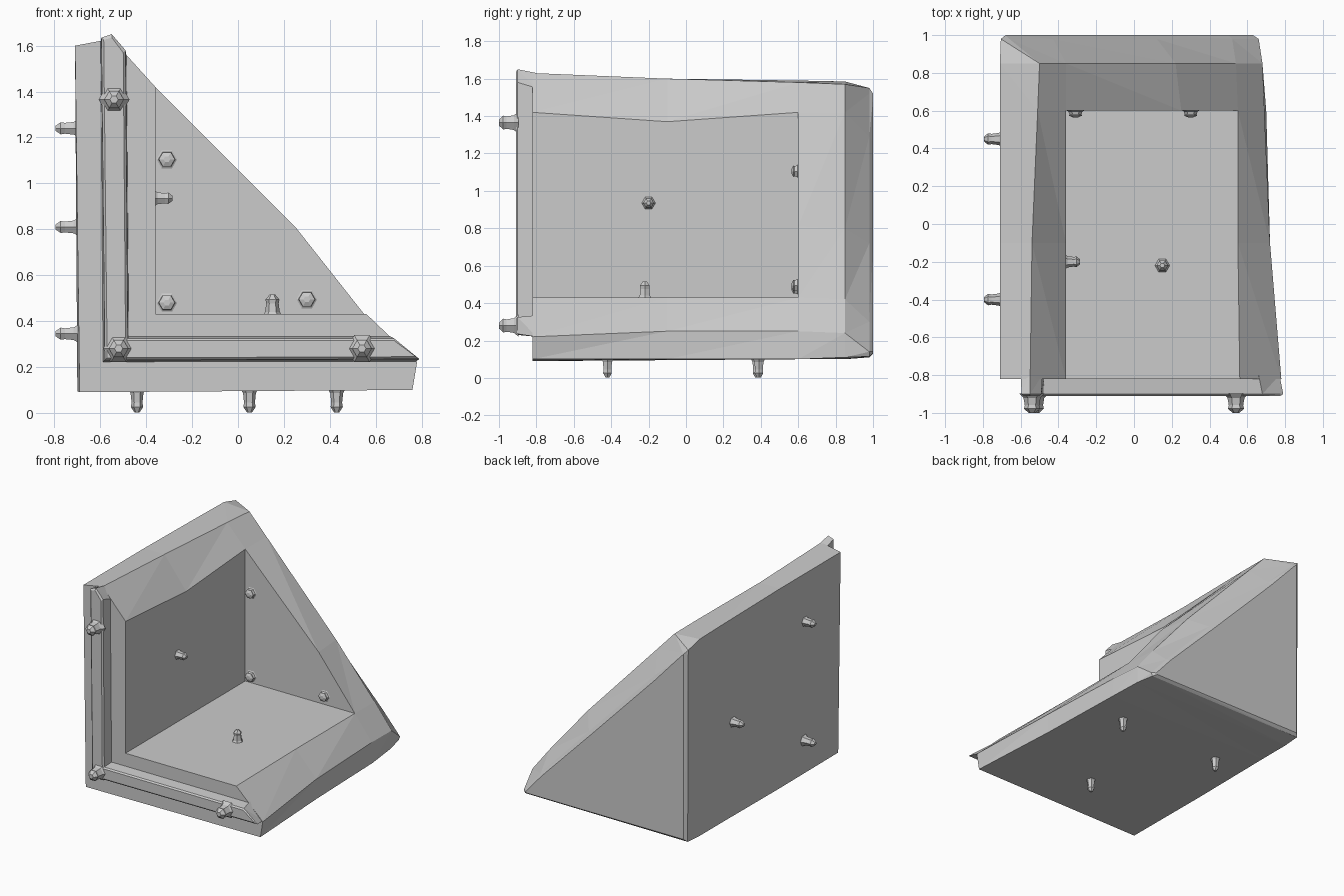
import bpy, bmesh, math
from mathutils import Vector

if "Cube" in bpy.data.objects:
    bpy.data.objects.remove(bpy.data.objects["Cube"])


def finish(bm, name):
    bmesh.ops.remove_doubles(bm, verts=bm.verts, dist=0.0005)
    bmesh.ops.recalc_face_normals(bm, faces=bm.faces)
    mesh = bpy.data.meshes.new(name)
    bm.to_mesh(mesh)
    bm.free()
    obj = bpy.data.objects.new(name, mesh)
    bpy.context.collection.objects.link(obj)
    return obj


def loft(name, sections):
    """Join (y, [(x, z), ...]) outlines of equal length and cap both ends."""
    bm = bmesh.new()
    rings = [[bm.verts.new((x, y, z)) for x, z in pts] for y, pts in sections]
    n = len(rings[0])
    for a, b in zip(rings, rings[1:]):
        for i in range(n):
            j = (i + 1) % n
            q = [a[i], a[j], b[j], b[i]]
            # skip zero-area strips where two sections share an edge
            if (a[i].co - b[i].co).length < 1e-5:
                q.pop(3)
            if (a[j].co - b[j].co).length < 1e-5:
                q.pop(2)
            if len(q) == 4:
                bm.faces.new((q[0], q[1], q[2]))
                bm.faces.new((q[0], q[2], q[3]))
            elif len(q) == 3:
                bm.faces.new(q)
    bm.faces.new(rings[0][::-1])
    bm.faces.new(rings[-1])
    return finish(bm, name)


# Corner shell: L-shaped sections that close into a tapered triangular back wall
seam = [(-.70, .10), (.70, .10), (.69, .25), (.55, .43),
        (-.36, .43), (-.36, 1.42), (-.51, 1.58), (-.71, 1.59)]
closed = seam[:4] + [(.25, .81)] + seam[5:]
loft("corner_shell", [
    (-.82, [(-.69, .09), (.76, .10), (.78, .22), (.56, .43),
            (-.36, .43), (-.36, 1.42), (-.55, 1.63), (-.71, 1.60)]),
    (-.10, [(-.70, .095), (.72, .10), (.72, .25), (.55, .43),
            (-.36, .43), (-.36, 1.37), (-.54, 1.60), (-.71, 1.60)]),
    (.60, seam),
    (.60, closed),
    (.85, [(-.70, .10), (.68, .11), (.68, .24), (.54, .42),
           (.22, .80), (-.36, 1.42), (-.50, 1.57), (-.71, 1.585)]),
    (.98, [(-.70, .11), (.65, .115), (.66, .14), (.52, .30),
           (.12, .72), (-.43, 1.29), (-.66, 1.52), (-.705, 1.55)]),
    (1.0, [(-.68, .13), (.62, .13), (.63, .14), (.50, .29),
           (.10, .70), (-.44, 1.26), (-.65, 1.49), (-.68, 1.52)]),
])

# Raised joining lip on the front rim
loft("front_lip", [
    (-.80, [(-.59, .22), (.77, .22), (.66, .335), (-.475, .335),
            (-.485, 1.55), (-.55, 1.63), (-.60, 1.61)]),
    (-.90, [(-.58, .23), (.79, .235), (.68, .325), (-.48, .325),
            (-.49, 1.58), (-.55, 1.65), (-.595, 1.635)]),
    (-.91, [(-.57, .24), (.775, .245), (.68, .315), (-.49, .315),
            (-.50, 1.57), (-.55, 1.635), (-.585, 1.625)]),
])


def stud(name, pos, normal, length, r, sides=6):
    """Small faceted rivet with a flared foot, standing along the normal."""
    bm = bmesh.new()
    rot = Vector(normal).to_track_quat('Z', 'Y')
    rings = []
    for h, s in ((-.15, 1.5), (.12, 1.0), (.55, .85), (.75, .95), (1.0, .4)):
        rings.append([bm.verts.new(Vector(pos) + rot @ Vector(
            (r * s * math.cos(math.tau * i / sides),
             r * s * math.sin(math.tau * i / sides), h * length)))
            for i in range(sides)])
    for a, b in zip(rings, rings[1:]):
        for i in range(sides):
            j = (i + 1) % sides
            bm.faces.new((a[i], a[j], b[j], b[i]))
    bm.faces.new(rings[0][::-1])
    bm.faces.new(rings[-1])
    finish(bm, name)


# Studs grouped by the surface they stand on
groups = {
    "side_stud": ((-1, 0, 0), .09, .032,
                  [(-.705, -.40, 1.24), (-.705, .45, .81), (-.705, -.40, .345)]),
    "base_stud": ((0, 0, -1), .095, .028,
                  [(-.44, .38, .097), (.05, -.42, .097), (.43, .39, .097)]),
    "lip_stud": ((0, -1, 0), .09, .045,
                 [(-.54, -.91, 1.365), (-.52, -.91, .28), (.54, -.91, .28)]),
    "inner_wall_stud": ((1, 0, 0), .075, .03, [(-.36, -.20, .935)]),
    "floor_stud": ((0, 0, 1), .085, .032, [(.15, -.22, .43)]),
    "inner_back_stud": ((0, -1, 0), .035, .037,
                        [(-.31, .60, 1.105), (-.31, .60, .48), (.30, .60, .495)]),
}
for name, (normal, length, r, spots) in groups.items():
    for i, p in enumerate(spots):
        stud(f"{name}_{i + 1}", p, normal, length, r)
